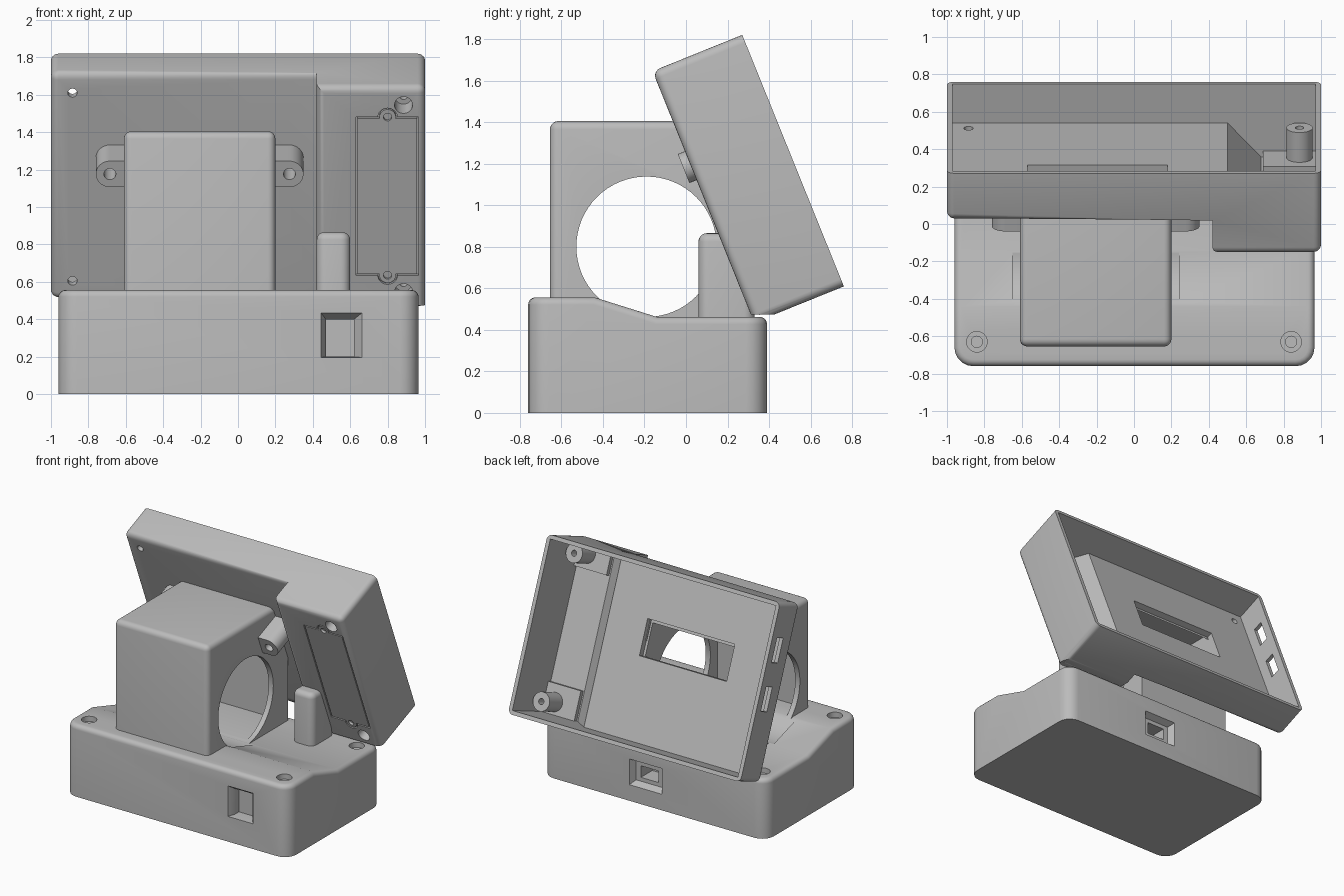
import bpy, bmesh, math
from mathutils import Matrix, Vector

if "Cube" in bpy.data.objects:
    bpy.data.objects.remove(bpy.data.objects["Cube"])

grey = bpy.data.materials.new("matte grey")
grey.use_nodes = True
grey.diffuse_color = (0.5, 0.5, 0.5, 1)
grey.node_tree.nodes["Principled BSDF"].inputs["Base Color"].default_value = (0.5, 0.5, 0.5, 1)

TILT = Matrix.Rotation(math.radians(22), 4, 'X')   # head frame: x, depth, height
FLAT = Matrix.Identity(4)
parts = []


def prism(name, pts, axis, a, b, frame=FLAT, rounds=(), end=None):
    """Extrude a 2D outline along an axis; rounds is a list of (edge rule, radius)."""
    bm = bmesh.new()
    put = {'x': lambda p, t: (t, p[0], p[1]),
           'y': lambda p, t: (p[0], t, p[1]),
           'z': lambda p, t: (p[0], p[1], t)}[axis]
    lo = [bm.verts.new(put(p, a)) for p in pts]
    hi = [bm.verts.new(put(p, b)) for p in (end or pts)]
    n = len(pts)
    bm.faces.new(lo)
    bm.faces.new(hi)
    for i in range(n):
        j = (i + 1) % n
        bm.faces.new((lo[i], lo[j], hi[j], hi[i]))
    bmesh.ops.recalc_face_normals(bm, faces=bm.faces)
    for rule, radius in rounds:
        bm.normal_update()
        bmesh.ops.bevel(bm, geom=[e for e in bm.edges if rule(e)], offset=radius,
                        segments=5, profile=0.5, affect='EDGES', clamp_overlap=True)
    me = bpy.data.meshes.new(name)
    bm.to_mesh(me)
    bm.free()
    me.materials.append(grey)
    ob = bpy.data.objects.new(name, me)
    bpy.context.collection.objects.link(ob)
    ob.matrix_world = frame
    parts.append(ob)
    return ob


def rect(x0, x1, y0, y1):
    return [(x0, y0), (x1, y0), (x1, y1), (x0, y1)]


def circle(cx, cy, r, n=32):
    return [(cx + r * math.cos(2 * math.pi * i / n), cy + r * math.sin(2 * math.pi * i / n))
            for i in range(n)]


def cut(ob, *cutters):
    """Subtract the cutters, then discard them."""
    for c in cutters:
        bpy.context.view_layer.objects.active = ob
        m = ob.modifiers.new("cut", 'BOOLEAN')
        m.object, m.operation, m.solver = c, 'DIFFERENCE', 'EXACT'
        bpy.ops.object.modifier_apply(modifier=m.name)
        parts.remove(c)
        bpy.data.objects.remove(c)


def mid(e):
    return (e.verts[0].co + e.verts[1].co) / 2


def upright(e):
    d = e.verts[0].co - e.verts[1].co
    return abs(d.z) > 0.99 * d.length


def rim(e):
    nz = sorted(f.normal.z for f in e.link_faces)
    return abs(nz[0]) < 0.01 and nz[1] > 0.5


# Base with sloped step on top
base = prism("base", [(-.76, 0), (.39, 0), (.39, .462), (-.14, .462), (-.44, .556), (-.76, .556)],
             'x', -.96, .965, rounds=[(upright, .1), (rim, .035)])
for x in (-.84, .84):
    for y, z in ((-.63, .556), (.26, .462)):
        cut(base, prism("bore", circle(x, y, .055), 'z', z - .04, z + .1),
            prism("pilot", circle(x, y, .03), 'z', z - .15, z + .1))

# Front button pocket and rear port, both with flared mouths
cut(base, prism("pocket", rect(.47, .62, .2, .4), 'y', -.9, -.66),
    prism("pocket_flare", rect(.44, .67, .195, .44), 'y', -.77, -.71, end=rect(.47, .62, .2, .4)))
cut(base, prism("port", rect(0, .15, .18, .27), 'y', .2, .5),
    prism("port_flare", rect(-.07, .22, .12, .33), 'y', .4, .34, end=rect(-.04, .19, .15, .3)))

# Hollow housing with a round opening through both sides
housing = prism("housing", [(-.655, .42), (.33, .42), (.33, .95), (.145, 1.405), (-.655, 1.405)],
                'x', -.61, .2,
                rounds=[(lambda e: (mid(e).z > 1.39 and mid(e).y < .1)
                         or (mid(e).y < -.65 and mid(e).z > .5), .04)])
cut(housing, prism("cavity", [(-.615, .47), (.29, .47), (.29, .92), (.32, .97), (.2, 1.3),
                              (.13, 1.365), (-.615, 1.365)], 'x', -.57, .16))
for ob in (housing, base):
    cut(ob, prism("side_opening", circle(-.19, .8, .338, 64), 'x', -.65, .24))

# Cable post
prism("cable_post", rect(.42, .6, .06, .33), 'z', .42, .865,
      rounds=[(upright, .05), (rim, .04)])


# Tilted head: shallow tray with a deeper bay on the left
def head_edge(e):
    m, d = mid(e), e.verts[0].co - e.verts[1].co
    inner = abs(m.x - .42) < .01 and (m.y > .6 or abs(d.y) > .05)
    return m.y < .92 and not inner


head = prism("head", [(-1, .66), (.42, .66), (.42, .467), (1, .467), (1, .933), (-1, .933)],
             'z', .28, 1.586, TILT, [(head_edge, .04)])
cut(head, prism("head_cavity", [(-.97, .708), (.5, .708), (.68, .512), (.97, .512), (.97, 1.1),
                                (-.97, 1.1)], 'z', .31, 1.556, TILT),
    prism("foot_trim", rect(-1.2, 1.2, 0, 1), 'z', .2, .474),
    prism("window", rect(-.57, .18, .91, 1.18), 'y', .6, .8, TILT))
for v in (.386, 1.47):
    cut(head, prism("mount_hole", circle(-.885, v, .025), 'y', .6, .8, TILT))
for v in (.885, 1.24):
    cut(head, prism("side_slot", rect(.79, .87, v - .09, v + .09), 'x', -1.1, -.9, TILT))

# Battery door set in a thin groove, with screw tabs
door_ends = (.496, 1.408)
cut(head, prism("door_recess", rect(.63, .965, *door_ends), 'y', .4, .487, TILT))
for v in door_ends:
    cut(head, prism("tab_recess", circle(.8, v, .052), 'y', .4, .487, TILT))
door = prism("battery_door", rect(.638, .957, door_ends[0] + .008, door_ends[1] - .008),
             'y', .468, .49, TILT)
for v in door_ends:
    tab = prism("door_tab", circle(.8, v, .044), 'y', .468, .49, TILT)
    for ob in (tab, door):
        cut(ob, prism("screw_hole", circle(.8, v, .022), 'y', .4, .485, TILT))

# Bay fittings: screw bosses and end ledges
for v, lo, hi in ((.4, .305, .53), (1.478, 1.37, 1.56)):
    prism("end_ledge", rect(.69, .975, lo, hi), 'y', .505, .545, TILT)
    boss = prism("screw_boss", circle(.885, v, .07), 'y', .5, .717, TILT)
    ledge = parts[-2]
    for ob in (head, ledge, boss):
        cut(ob, prism("counterbore", circle(.885, v, .048), 'y', .4, .6, TILT))
    cut(boss, prism("screw_way", circle(.885, v, .022), 'y', .4, .8, TILT))

# Mounting lugs on both sides of the housing
for x, side in ((-.685, -1), (.275, 1)):
    arc = [(x + side * .075 * math.cos(t), 1.095 + .075 * math.sin(t))
           for t in [math.pi * (i / 16 - .5) for i in range(17)]]
    lug = prism("mounting_lug", arc + [(x - side * .1, 1.17), (x - side * .1, 1.02)],
                'y', .43, .67, TILT)
    cut(lug, prism("lug_hole", circle(x, 1.095, .032), 'y', .4, .64, TILT))

# Smooth the rounded edges, keep the corners sharp
bpy.ops.object.select_all(action='DESELECT')
for ob in parts:
    ob.select_set(True)
bpy.context.view_layer.objects.active = parts[0]
bpy.ops.object.shade_smooth_by_angle(angle=math.radians(30))
